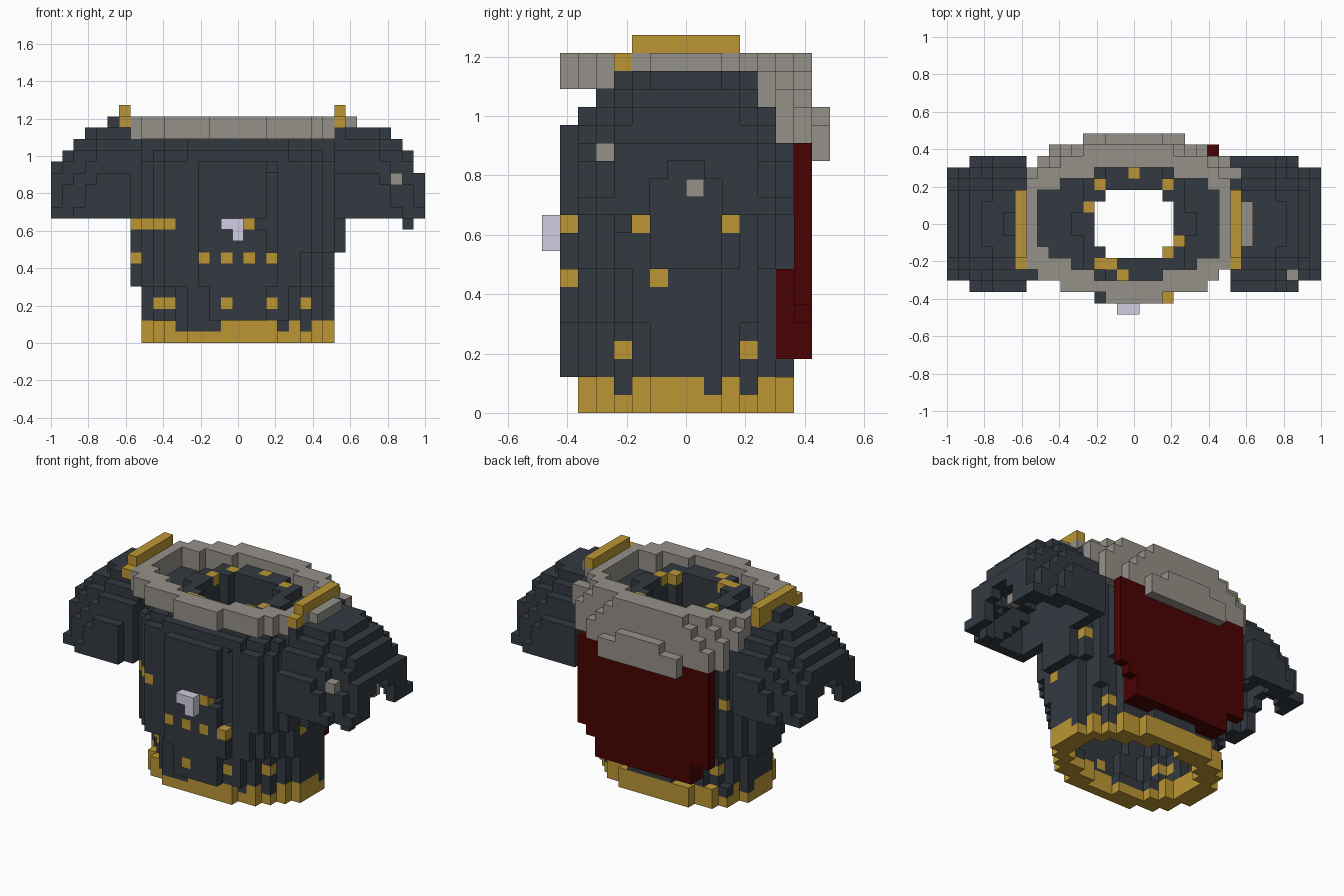
import bpy, bmesh

if "Cube" in bpy.data.objects:
    bpy.data.objects.remove(bpy.data.objects["Cube"])

U = 2 / 33                      # block size
NX, NY, NZ = 33, 16, 21
cells = {}                      # (i, j, k) -> part name


def oval(x, y, hx, front, back, p=1.7):
    """True inside a rounded oval with separate front and back depth."""
    hy = front if y < 0 else back
    return abs(x / hx) ** p + abs(y / hy) ** p < 1


def fill(part, test, only=None):
    for i in range(NX):
        for j in range(NY):
            for k in range(NZ):
                c = (i, j, k)
                if only is not None and cells.get(c) not in only:
                    continue
                if test(i - 16, j - 7.5, k, i, j):
                    cells[c] = part


# Puffed sleeves: hollow stepped domes
def sleeve(x, y, k, i, j):
    dx, dz = abs(x) - 8.5, k - 10.5
    if dx < 0 or k < 11:
        return False
    top = {7: 15 if x < 0 else 14, 6: 16, 5: 17, 4: 18, 3: 18}.get(int(dx), 19 if x < 0 else 18)
    if k > top:
        return False
    if abs(y) > 5 and (k > 14 or not (1 if x < 0 else 0) < dx < 6.6):
        return False
    if abs(y) > 6:
        return False
    outer = (dx / 10.3) ** 2 + (y / 6.6) ** 2 + (dz / 8.9) ** 2 < 1
    inner = dx > 1 and (dx / 8.4) ** 2 + (y / 5) ** 2 + (dz / 6.4) ** 2 < 1
    return outer and not inner


fill("sleeves", sleeve)
cells[(31, 4, 10)] = "sleeves"


# Torso: thin oval shell with a flat shoulder deck and a raised neck lining
def torso(x, y, k, i, j):
    if not 2 <= k <= 18:
        return False
    if k >= 15 and oval(x, y, 3.5, 3.4, 3.4, 3):
        return False
    lining = k >= 15 and oval(x, y, 5.1, 4.9, 4.9, 2.5)
    if k == 18:
        return lining
    if j == 1 and ((k == 10 and x > 1) or (k >= 8 and x > 2)):
        return False
    hx = 9.6 if (x < 0 and k >= 5) or (x > 0 and k >= 8) else 8.6
    front = {16: 6.1, 17: 5.1}.get(k, 7.1)
    p = 1.7 if k < 5 else 2.0
    hollow = k < 16 and oval(x, y, hx - 1.3, front - 1.2, 4.9, p)
    return lining or (oval(x, y, hx, front, 6.1, p) and not hollow)


fill("torso", torso)


# Hem band with a few dark gaps along its upper edge
def hem(x, y, k, i, j):
    p = 2 if x <= 0 else 1.7
    return k < 2 and oval(x, y, 8.6, 6.3, 6.3, p) and not oval(x, y, 6.9, 4.7, 4.7, p)


def hem_gap(x, y, k, i, j):
    return k == 1 and ((j < 6 and i in (11, 12, 13, 14, 20, 22))
                       or (x > 4 and j in (4, 9, 11)) or (x < -4 and j in (9, 11)))


fill("hem", hem)
fill("torso", hem_gap, only=("hem",))

# Collar ring: outer and inner span of each row, front to back
OUTER = {1: (14, 18), 2: (10, 22), 3: (8, 23), 12: (8, 23), 13: (10, 22), 14: (12, 19)}
INNER = {3: (13, 18), 4: (11, 21), 5: (9, 23), 11: (10, 22), 12: (13, 19)}


def collar(x, y, k, i, j):
    if k not in (18, 19) or not 1 <= j <= 14:
        return False
    a, b = OUTER.get(j, (7, 24))
    c, d = INNER.get(j, (8, 23) if 5 < j < 11 else (99, 0))
    return a <= i <= b and not c <= i <= d


fill("collar", collar)


# Back yoke, widening downward, with a raised ridge
def yoke(x, y, k, i, j):
    if not 15 <= k <= 18:
        return False
    wide = {18: 2, 17: 1}.get(k, 0)
    return ((j == 12 and 17 <= k and 7 <= i <= 25 and abs(x) > 3)
            or (j == 13 and abs(x) <= 8 - (k == 18))
            or (j == 14 and 9 + wide <= i <= 22 - wide))


fill("collar", yoke)
fill("collar", lambda x, y, k, i, j: j == 15 and 14 <= k <= 16 and abs(x) <= (2 if k == 16 else 4))
fill("collar", lambda x, y, k, i, j: k == 19 and (
    (i == 26 and 6 <= j <= 9) or (i == 25 and 5 <= j <= 10)))

# Shoulder bars
fill("shoulder_bars", lambda x, y, k, i, j: i in (6, 25) and (
    (k == 19 and (4 <= j <= 10 if i == 6 else j == 4))
    or (k == 20 and 5 <= j <= 10)))


# Back cape: wider above, thicker below
def cape(x, y, k, i, j):
    left, right = (11, 21) if k < 5 else (9, 22 if k == 5 else 23)
    return 3 <= k <= 14 and ((j == 14 and left <= i <= right)
                             or (j == 13 and k <= 7 and 11 <= i <= 21))


fill("cape", cape)

# Chest clasp
for c in ((15, 0, 10), (16, 0, 10), (16, 0, 9)):
    cells[c] = "clasp"


# Recolour the outermost block seen along one axis
def stud(part, axis, pick, a, k):
    line = [c for c in cells if c[1 - axis] == a and c[2] == k
            and cells[c] in ("torso", "sleeves")]
    if line:
        cells[pick(line, key=lambda c: c[axis])] = part


for k, columns in ((10, (7, 8, 9, 10, 17)), (7, (7, 13, 15, 17, 19)), (3, (9, 15, 19, 22))):
    for i in columns:
        stud("studs", 1, min, i, k)
for k, rows in ((10, (5, 10)), (7, (6,)), (3, (4, 11))):
    for j in rows:
        stud("studs", 0, max, j, k)
for k, rows in ((10, (10, 11)), (3, (11,))):
    for j in rows:
        stud("studs", 0, min, j, k)
stud("sleeve_buttons", 1, min, 30, 14)
cells.pop((32, 8, 12), None)
cells[(31, 8, 12)] = "sleeve_buttons"
cells[(30, 8, 12)] = "sleeves"

# Gold flecks on the neck lining
for i, j in ((13, 11), (16, 12), (19, 11), (12, 9), (20, 6), (19, 5), (13, 4), (14, 4), (15, 3)):
    for k in range(18, 13, -1):
        if cells.get((i, j, k)) == "torso":
            cells[(i, j, k)] = "studs"
            break


# Materials
def linear(rgb):
    return [((v / 255 + 0.055) / 1.055) ** 2.4 if v > 10 else v / 3294 for v in rgb] + [1]


def material(name, rgb):
    m = bpy.data.materials.new(name)
    m.diffuse_color = linear(rgb)
    m.use_nodes = True
    m.node_tree.nodes["Principled BSDF"].inputs["Base Color"].default_value = m.diffuse_color
    return m


slate = material("dark_slate", (51, 58, 65))
gold = material("gold", (187, 150, 51))
grey = material("warm_grey", (149, 144, 136))
red = material("deep_red", (74, 2, 3))
silver = material("pale_silver", (208, 206, 226))
paint = {"torso": slate, "sleeves": slate, "hem": gold, "studs": gold, "shoulder_bars": gold,
         "collar": grey, "sleeve_buttons": grey, "cape": red, "clasp": silver}


# Build each part from the exposed block faces
def build(part):
    bm = bmesh.new()
    verts = {}

    def vert(p):
        if p not in verts:
            verts[p] = bm.verts.new(((p[0] - 16.5) * U, (p[1] - 8) * U, p[2] * U))
        return verts[p]

    for c, owner in cells.items():
        if owner != part:
            continue
        for axis in range(3):
            for side in (0, 1):
                n = list(c)
                n[axis] += 2 * side - 1
                if tuple(n) in cells:
                    continue
                b, d = (axis + 1) % 3, (axis + 2) % 3
                ring = []
                for s, t in ((0, 0), (1, 0), (1, 1), (0, 1)):
                    p = list(c)
                    p[axis] += side
                    p[b] += s
                    p[d] += t
                    ring.append(vert(tuple(p)))
                bm.faces.new(ring if side else ring[::-1])
    mesh = bpy.data.meshes.new(part)
    bm.to_mesh(mesh)
    bm.free()
    mesh.materials.append(paint[part])
    bpy.context.collection.objects.link(bpy.data.objects.new(part, mesh))


for part in paint:
    build(part)
